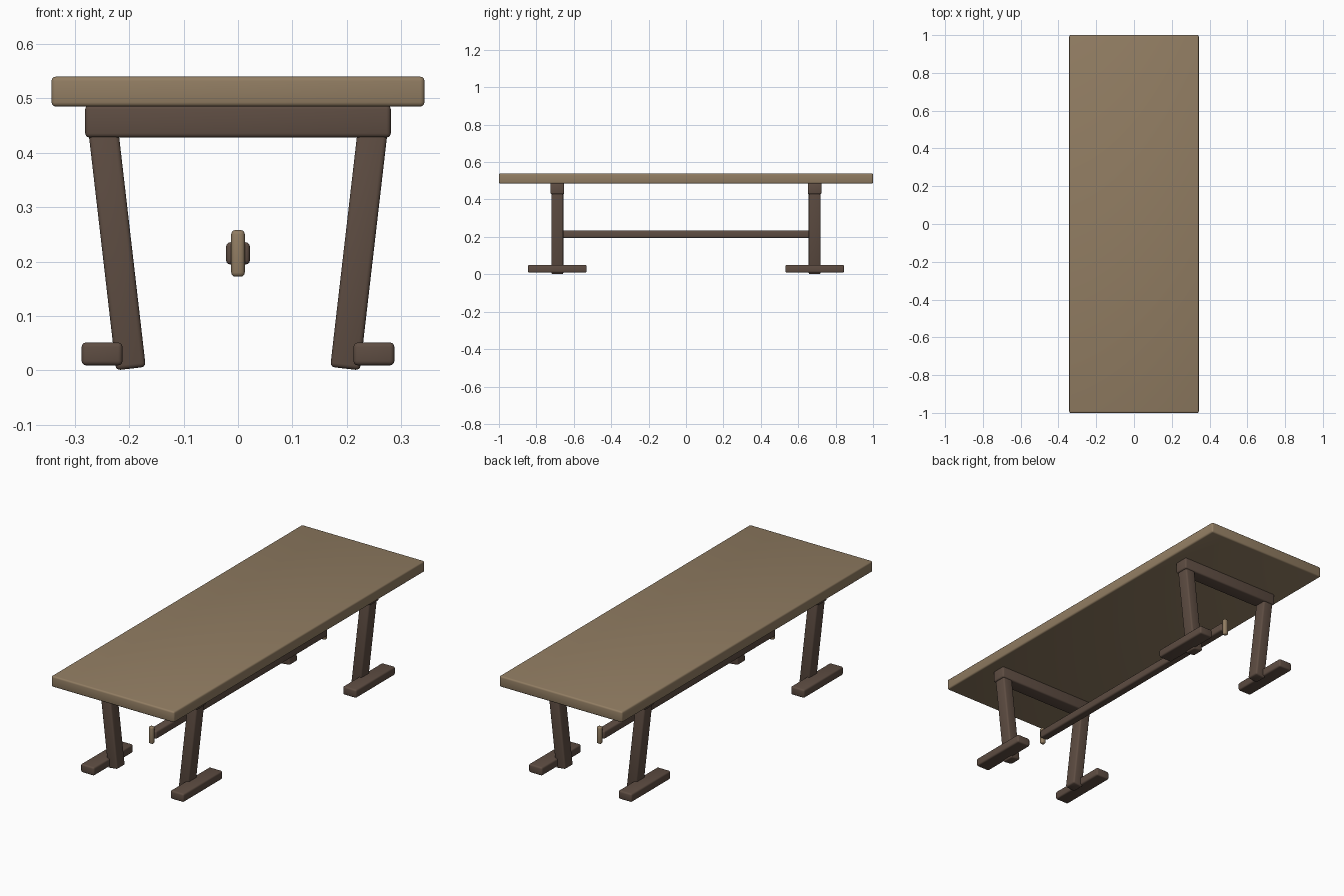
import bpy
import math

cube = bpy.data.objects.get("Cube")
if cube:
    bpy.data.objects.remove(cube, do_unlink=True)


def make_material(name, rgb):
    mat = bpy.data.materials.new(name)
    mat.use_nodes = True
    color = (*rgb, 1.0)
    mat.diffuse_color = color
    mat.node_tree.nodes["Principled BSDF"].inputs["Base Color"].default_value = color
    return mat


light_wood = make_material("light wood", (0.285, 0.205, 0.123))
dark_wood = make_material("dark wood", (0.112, 0.074, 0.055))


def beam(name, size, center, mat, bevel, tilt=0.0):
    """Softly rounded wooden beam, tilted sideways about the y axis."""
    bpy.ops.mesh.primitive_cube_add(size=1, location=center)
    obj = bpy.context.object
    obj.name = name
    obj.scale = size
    bpy.ops.object.transform_apply(location=False, rotation=False, scale=True)
    obj.rotation_euler.y = tilt
    obj.data.materials.append(mat)
    mod = obj.modifiers.new("rounded edges", 'BEVEL')
    mod.width = bevel
    mod.segments = 3
    bpy.ops.object.shade_smooth()
    return obj


# Table top and long stretcher
beam("table_top", (0.686, 2.0, 0.055), (0, 0, 0.5125), light_wood, 0.008)
beam("stretcher", (0.044, 1.365, 0.041), (0, 0, 0.215), dark_wood, 0.008)

# Two trestles, each with a rail, two splayed legs and two feet
TRESTLE_Y = 0.688
for end, y in (("front", -TRESTLE_Y), ("back", TRESTLE_Y)):
    beam(end + "_rail", (0.562, 0.074, 0.06), (0, y, 0.458), dark_wood, 0.008)
    beam(end + "_wedge", (0.025, 0.022, 0.086), (0, y, 0.215), light_wood, 0.008)
    for side, s in (("left", 1), ("right", -1)):
        beam(f"{end}_{side}_leg", (0.055, 0.064, 0.47), (s * 0.224, y, 0.2365),
             dark_wood, 0.008, s * math.radians(6.6))
        beam(f"{end}_{side}_foot", (0.075, 0.314, 0.042), (s * 0.25, y, 0.03),
             dark_wood, 0.008)
